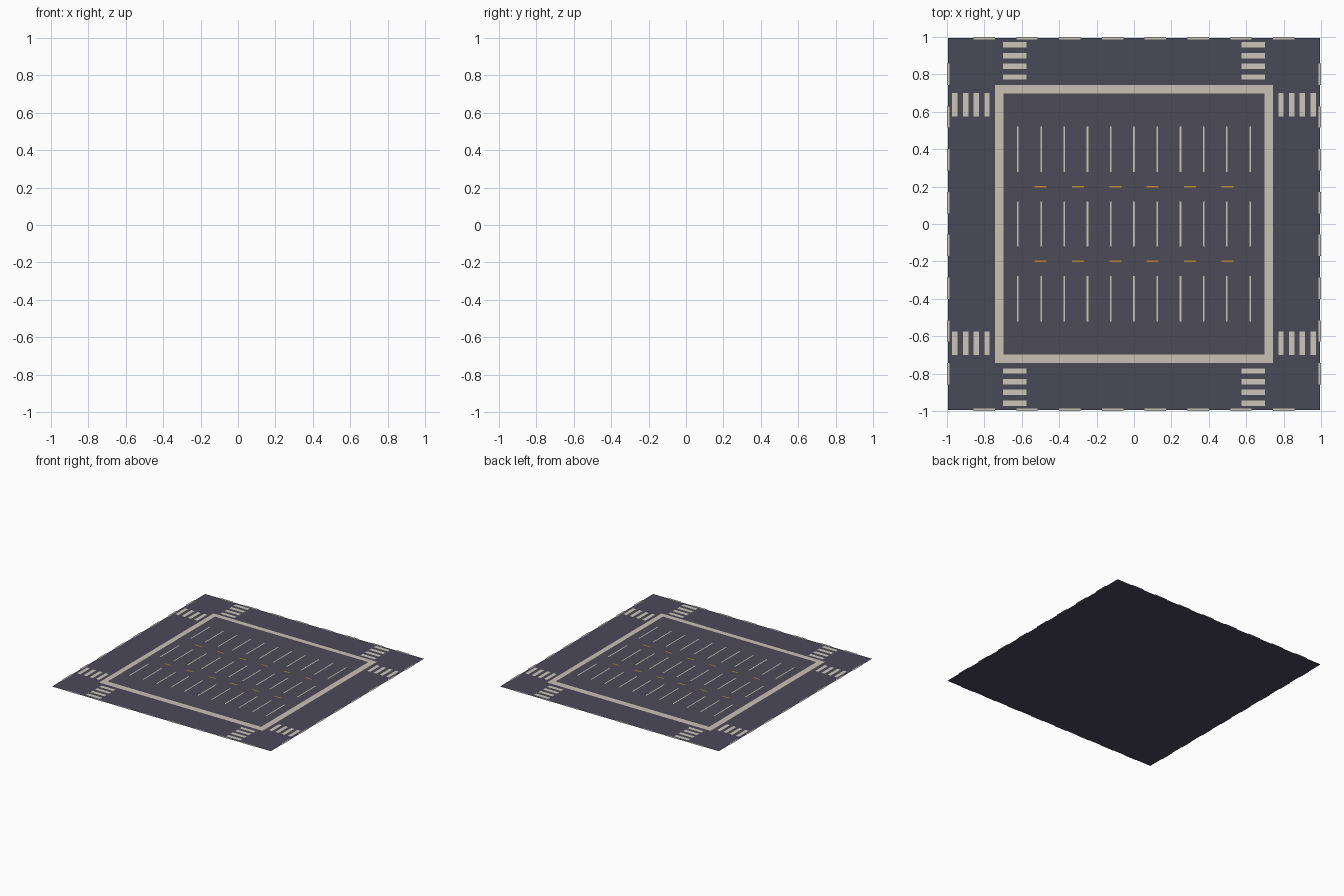
import bpy, bmesh

if "Cube" in bpy.data.objects:
    bpy.data.objects.remove(bpy.data.objects["Cube"])


def material(name, rgb):
    m = bpy.data.materials.new(name)
    m.diffuse_color = (*rgb, 1)
    m.use_nodes = True
    m.node_tree.nodes["Principled BSDF"].inputs["Base Color"].default_value = m.diffuse_color
    return m


asphalt = material("asphalt", (0.068, 0.067, 0.098))
lot_grey = material("lot_asphalt", (0.072, 0.070, 0.098))
concrete = material("concrete", (0.584, 0.533, 0.456))
paint = material("road_paint", (0.597, 0.571, 0.474))
yellow = material("yellow_paint", (0.515, 0.305, 0.021))


def sheets(name, rects, z, mat):
    """One object of flat upward-facing rectangles (cx, cy, width, depth)."""
    bm = bmesh.new()
    for cx, cy, w, d in rects:
        bm.faces.new([bm.verts.new((cx + sx * w / 2, cy + sy * d / 2, z))
                      for sx, sy in ((-1, -1), (1, -1), (1, 1), (-1, 1))])
    me = bpy.data.meshes.new(name)
    bm.to_mesh(me)
    bm.free()
    me.materials.append(mat)
    ob = bpy.data.objects.new(name, me)
    bpy.context.collection.objects.link(ob)
    return ob


# Ground layers
sheets("road", [(0, 0, 1.988, 1.988)], 0, asphalt)
sheets("sidewalk", [(0, 0, 1.486, 1.486)], 0.004, concrete)
sheets("parking_lot", [(0, 0, 1.394, 1.394)], 0.007, lot_grey)

# Dashed lane lines along the four road edges
dashes = []
for i in range(8):
    t = (i - 3.5) * 0.2288
    for s in (-1, 1):
        dashes += [(t, s * 0.9937, 0.114, 0.0126), (s * 0.9937, t, 0.0126, 0.114)]
sheets("lane_dashes", dashes, 0.0012, paint)

# Zebra crossings, two at each corner
bars = []
for sx in (-1, 1):
    for sy in (-1, 1):
        for i in range(4):
            r = 0.786 + i * 0.0572
            bars += [(sx * 0.637, sy * r, 0.127, 0.0286),
                     (sx * r, sy * 0.637, 0.0286, 0.127)]
sheets("crosswalks", bars, 0.0012, paint)

# Parking bay lines: three rows of eleven
sheets("bay_lines", [((i - 5) * 0.1242, row * 0.4, 0.0086, 0.243)
                     for row in (-1, 0, 1) for i in range(11)], 0.010, paint)

# Yellow aisle dashes
sheets("aisle_dashes", [((i - 2.5) * 0.2, s * 0.2, 0.064, 0.0086)
                        for s in (-1, 1) for i in range(6)], 0.010, yellow)
